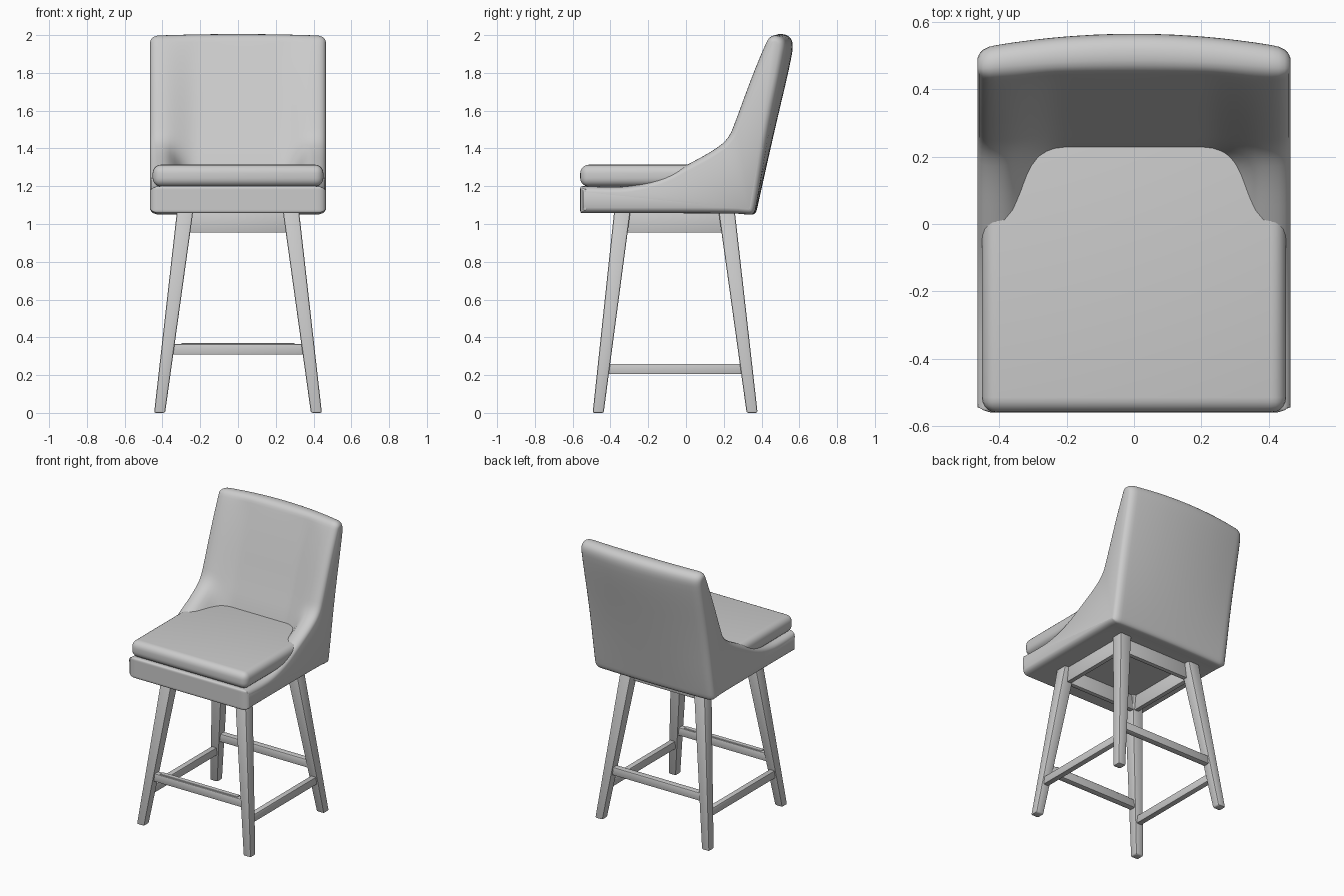
import bpy, bmesh
from mathutils import Vector

cube = bpy.data.objects.get("Cube")
if cube:
    bpy.data.objects.remove(cube, do_unlink=True)

grey = bpy.data.materials.new("plain grey")
grey.use_nodes = True
grey.diffuse_color = (0.6, 0.6, 0.6, 1)
grey.node_tree.nodes["Principled BSDF"].inputs["Base Color"].default_value = (0.6, 0.6, 0.6, 1)


def finish(name, bm, bevel=0.0, segments=2, angle=0.7):
    """Turn a bmesh into a smooth-shaded object with softened edges."""
    bmesh.ops.recalc_face_normals(bm, faces=bm.faces)
    if bevel:
        bmesh.ops.bevel(bm, geom=bm.edges[:], offset=bevel, segments=segments,
                        profile=0.5, affect='EDGES')
    mesh = bpy.data.meshes.new(name)
    bm.to_mesh(mesh)
    bm.free()
    mesh.materials.append(grey)
    obj = bpy.data.objects.new(name, mesh)
    bpy.context.collection.objects.link(obj)
    bpy.ops.object.select_all(action='DESELECT')
    obj.select_set(True)
    bpy.context.view_layer.objects.active = obj
    bpy.ops.object.shade_smooth_by_angle(angle=angle)
    return obj


def loft(rings):
    bm = bmesh.new()
    rows = [[bm.verts.new(p) for p in ring] for ring in rings]
    n = len(rows[0])
    for a, b in zip(rows, rows[1:]):
        for i in range(n):
            j = (i + 1) % n
            bm.faces.new((a[i], a[j], b[j], b[i]))
    bm.faces.new(rows[0])
    bm.faces.new(rows[-1])
    return bm


def box(name, x, y, z, bevel=0.006, segments=2):
    ring = lambda h: [(x[0], y[0], h), (x[1], y[0], h), (x[1], y[1], h), (x[0], y[1], h)]
    return finish(name, loft([ring(z[0]), ring(z[1])]), bevel, segments)


def cut_corners(points, rounds=2):
    """Round a closed outline by repeated corner cutting."""
    for _ in range(rounds):
        points = [p.lerp(q, t) for p, q in zip(points, points[1:] + points[:1])
                  for t in (0.25, 0.75)]
    return points


def inset(points, d):
    """Move a clockwise outline inwards."""
    out = []
    for i, p in enumerate(points):
        t = (points[(i + 1) % len(points)] - points[i - 1]).normalized()
        out.append(p + Vector((t.y, -t.x)) * d)
    return out


# Upholstered shell: side profiles (y, z) at the middle and at the wings
middle_front = [(-.56, 1.17), (-.56, 1.2), (-.53, 1.2), (-.4, 1.2), (-.28, 1.2), (-.1, 1.2),
                (.08, 1.2), (.2, 1.21), (.24, 1.36), (.29, 1.5), (.37, 1.75), (.435, 1.94)]
wing_front = [(-.56, 1.17), (-.56, 1.2), (-.53, 1.2), (-.4, 1.195), (-.28, 1.2), (-.13, 1.24),
              (0, 1.31), (.14, 1.385), (.225, 1.45), (.265, 1.55), (.345, 1.77), (.415, 1.94)]
middle_back = [(.46, 2.003), (.53, 2.007), (.568, 1.97), (.56, 1.88), (.47, 1.5), (.385, 1.12),
               (.37, 1.05), (.33, 1.05), (.25, 1.057), (-.53, 1.057), (-.56, 1.057), (-.56, 1.09)]
wing_back = [(.44, 1.995), (.49, 1.997), (.525, 1.96), (.515, 1.88), (.435, 1.5), (.375, 1.12),
             (.36, 1.05), (.32, 1.05), (.25, 1.057), (-.53, 1.057), (-.56, 1.057), (-.56, 1.09)]


def section(x, shrink=0.0):
    t = min(max((abs(x) - .21) / .19, 0), 1)
    fold = t * t * (3 - 2 * t)
    bow = (x / .465) ** 2
    pts = [Vector(a).lerp(Vector(b), fold) for a, b in zip(middle_front, wing_front)]
    pts += [Vector(a).lerp(Vector(b), bow) for a, b in zip(middle_back, wing_back)]
    return [(x, p.x, p.y) for p in inset(cut_corners(pts), shrink)]


half = [(.06 * i, 0) for i in range(1, 4)] + [(.21 + .025 * i, 0) for i in range(9)]
half += [(.43, .001), (.448, .007), (.46, .017), (.465, .03)]
stations = [(-x, d) for x, d in reversed(half)] + [(0, 0)] + half
finish("upholstered_shell", loft([section(x, d) for x, d in stations]), angle=0.9)

# Seat cushion, slightly domed
cushion = box("seat_cushion", (-.452, .452), (-.56, .29), (1.198, 1.314), .045, 5)

# Tapered, splayed legs
RAKE = {"front": (-.465, -.337), "back": (.35, .215)}
for end, (foot_y, top_y) in RAKE.items():
    for side, s in (("left", 1), ("right", -1)):
        rings = []
        for x, y, z, r in ((.415, foot_y, 0, .029), (.28, top_y, 1.07, .043)):
            rings.append([(s * x + a * r, y + b * r, z)
                          for a, b in ((-1, -1), (1, -1), (1, 1), (-1, 1))])
        finish(f"{end}_{side}_leg", loft(rings), .009, 2)

# Aprons under the seat
for name, y in (("front", -.325), ("back", .203)):
    box(f"{name}_apron", (-.26, .26), (y - .016, y + .016), (.955, 1.06), .003)
for name, s in (("left", 1), ("right", -1)):
    box(f"{name}_apron", (s * .28 - .016, s * .28 + .016), (-.31, .19), (.955, 1.06), .003)

# Stretchers between the legs, with a thin foot plate at the front
for name, y in (("front", -.424), ("back", .307)):
    box(f"{name}_stretcher", (-.36, .36), (y - .022, y + .022), (.308, .365))
for name, s in (("left", 1), ("right", -1)):
    box(f"{name}_stretcher", (s * .387 - .02, s * .387 + .02), (-.42, .31), (.205, .26))
box("foot_plate", (-.3, .3), (-.44, -.406), (.363, .371), .002, 1)
